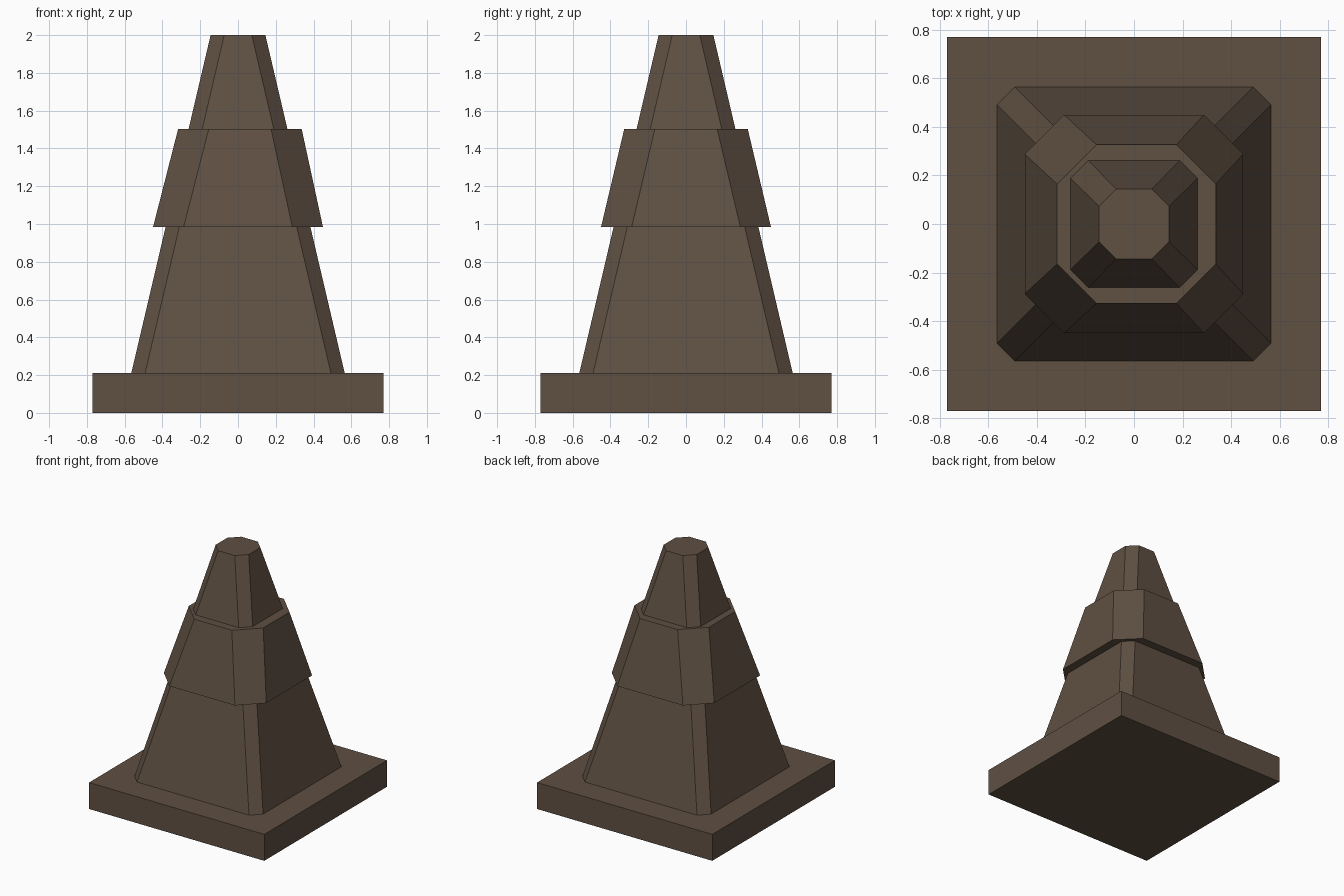
import bpy, bmesh

if "Cube" in bpy.data.objects:
    bpy.data.objects.remove(bpy.data.objects["Cube"])

mat = bpy.data.materials.new("dark_brown")
mat.diffuse_color = (0.115, 0.08, 0.055, 1)
mat.use_nodes = True
mat.node_tree.nodes["Principled BSDF"].inputs["Base Color"].default_value = mat.diffuse_color


def ring(half, flat, dx=0.0):
    """Square outline with cut corners (plain square if flat == half)."""
    h, f = half, flat
    if f == h:
        pts = [(h, -h), (h, h), (-h, h), (-h, -h)]
    else:
        pts = [(h, -f), (h, f), (f, h), (-f, h), (-h, f), (-h, -f), (-f, -h), (f, -h)]
    return [(x + dx, y) for x, y in pts]


def loft(name, bottom, z0, top, z1):
    """Closed solid between two outlines with flat faces."""
    bm = bmesh.new()
    lo = [bm.verts.new((x, y, z0)) for x, y in bottom]
    hi = [bm.verts.new((x, y, z1)) for x, y in top]
    n = len(lo)
    for i in range(n):
        j = (i + 1) % n
        bm.faces.new((lo[i], lo[j], hi[j], hi[i]))
    bm.faces.new(lo[::-1])
    bm.faces.new(hi)
    mesh = bpy.data.meshes.new(name)
    bm.to_mesh(mesh)
    bm.free()
    mesh.materials.append(mat)
    obj = bpy.data.objects.new(name, mesh)
    bpy.context.collection.objects.link(obj)
    return obj


# Square foot plate
loft("base_plate", ring(0.77, 0.77), 0.0, ring(0.77, 0.77), 0.21)
# Tapered body with chamfered corners
loft("cone_body", ring(0.565, 0.492), 0.21, ring(0.145, 0.073), 2.0)
# Sleeve around the middle, its top edge shifted slightly in x
loft("middle_band", ring(0.45, 0.288), 0.983, ring(0.327, 0.165, 0.01), 1.503)
